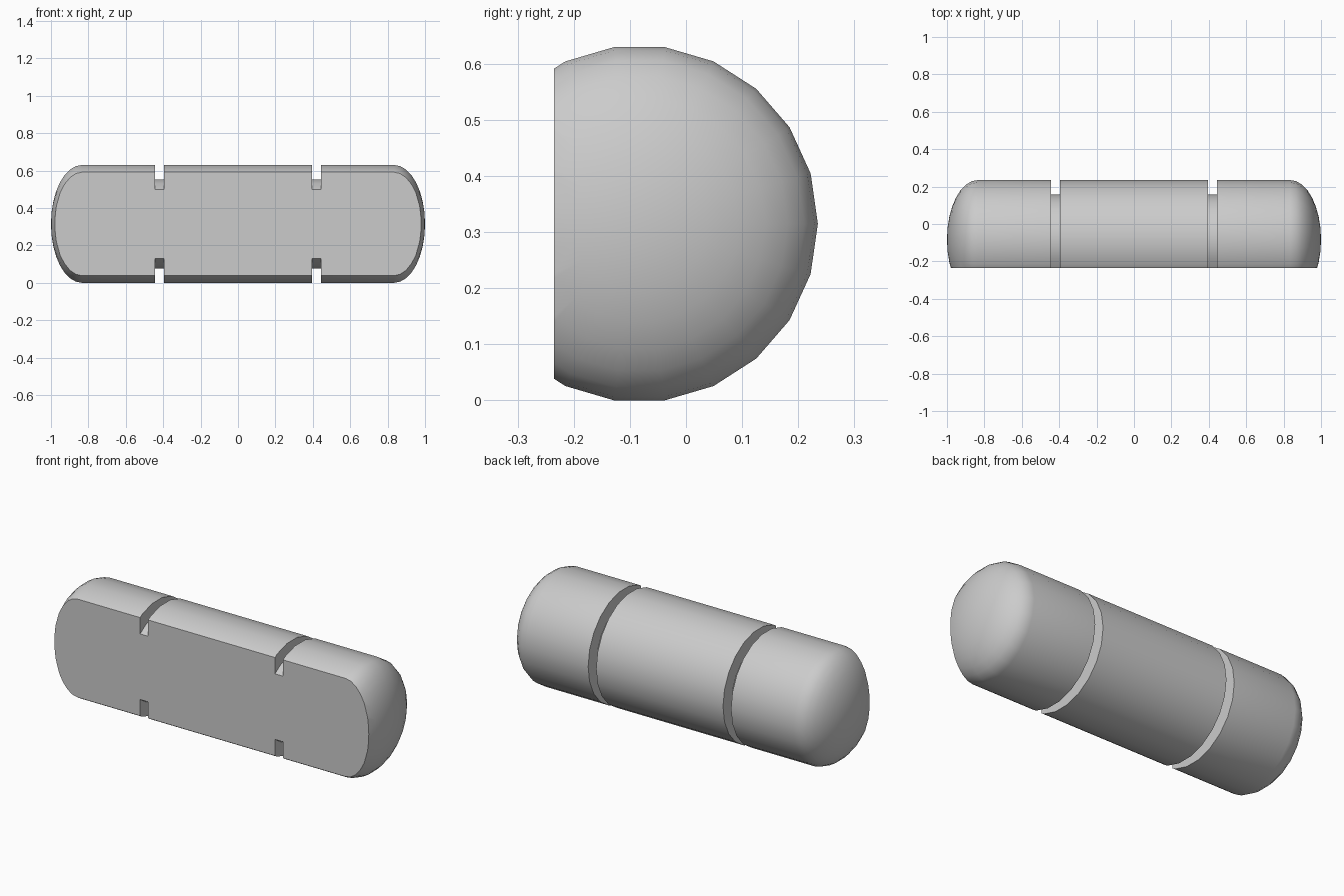
import bpy
import bmesh
from math import cos, sin, pi, radians
from mathutils import Vector

cube = bpy.data.objects.get("Cube")
if cube:
    bpy.data.objects.remove(cube, do_unlink=True)

RADIUS, GROOVE_RADIUS = 0.318, 0.24
AXIS = Vector((0, -0.083, 0.315))
SIDES, CAP_STEPS = 22, 8
CAP_START, CAP_DEPTH = 0.835, 0.165
FLAT_Y = -0.235

# Single grey finish
grey = bpy.data.materials.new("plain grey")
grey.use_nodes = True
colour = (0.6, 0.6, 0.6, 1)
grey.diffuse_color = colour
grey.node_tree.nodes["Principled BSDF"].inputs["Base Color"].default_value = colour

# Half profile (x, radius): barrel, square groove, domed end
half = [(0.395, RADIUS), (0.395, GROOVE_RADIUS),
        (0.445, GROOVE_RADIUS), (0.445, RADIUS)]
for i in range(CAP_STEPS + 1):
    t = pi / 2 * i / CAP_STEPS
    half.append((CAP_START + CAP_DEPTH * sin(t), RADIUS * cos(t)))
profile = [(-x, r) for x, r in reversed(half)] + half

# Revolve the profile around the long axis
bm = bmesh.new()
verts = [bm.verts.new(AXIS + Vector((x, r, 0))) for x, r in profile]
edges = [bm.edges.new(pair) for pair in zip(verts, verts[1:])]
bmesh.ops.spin(bm, geom=verts + edges, cent=AXIS, axis=(1, 0, 0),
               angle=2 * pi, steps=SIDES)
bmesh.ops.remove_doubles(bm, verts=bm.verts[:], dist=0.0005)

# Slice off the front and close it with one flat face
cut = bmesh.ops.bisect_plane(bm, geom=bm.verts[:] + bm.edges[:] + bm.faces[:],
                             plane_co=(0, FLAT_Y, 0), plane_no=(0, -1, 0),
                             clear_outer=True)
rim = [e for e in cut["geom_cut"] if isinstance(e, bmesh.types.BMEdge)]
bmesh.ops.contextual_create(bm, geom=rim)
bmesh.ops.recalc_face_normals(bm, faces=bm.faces[:])

mesh = bpy.data.meshes.new("grooved_capsule_body")
bm.to_mesh(mesh)
bm.free()
mesh.materials.append(grey)
body = bpy.data.objects.new("grooved_capsule_body", mesh)
bpy.context.collection.objects.link(body)

# Smooth round surfaces, sharp groove and cut edges
bpy.ops.object.select_all(action="DESELECT")
body.select_set(True)
bpy.context.view_layer.objects.active = body
bpy.ops.object.shade_smooth_by_angle(angle=radians(30))
